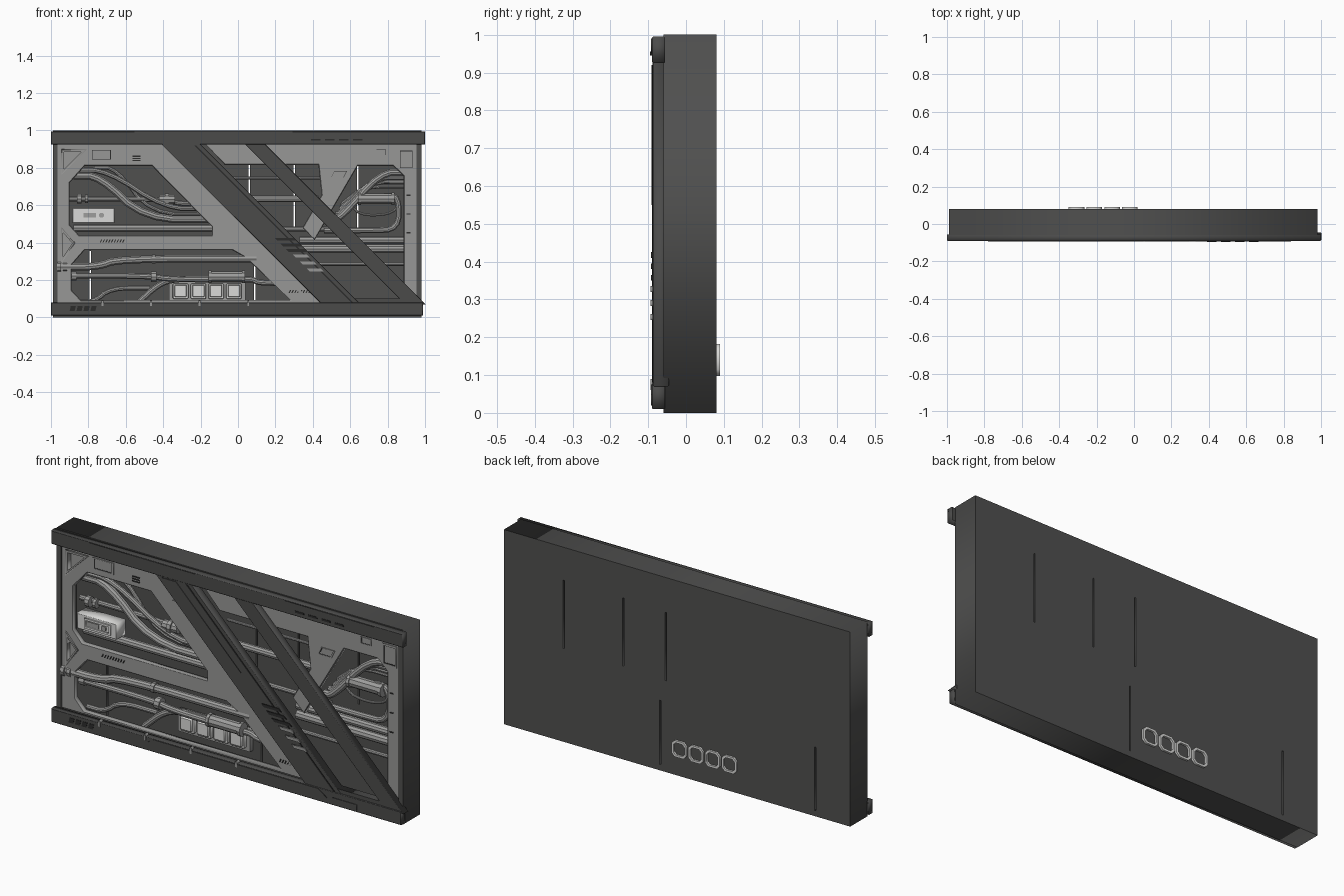
import bpy, math

if "Cube" in bpy.data.objects:
    bpy.data.objects.remove(bpy.data.objects["Cube"])

def mat(name, g):
    m = bpy.data.materials.new(name)
    m.diffuse_color = (g, g, g * 0.98, 1)
    m.use_nodes = True
    m.node_tree.nodes["Principled BSDF"].inputs["Base Color"].default_value = m.diffuse_color
    return m

DARK = mat("dark_body", 0.08)
TRIM = mat("dark_trim", 0.07)
PANEL = mat("grey_panel", 0.31)
PIPE = mat("grey_pipe", 0.34)
LIGHT = mat("light_device", 0.7)
BLACK = mat("slot_black", 0.025)

def finish(name, cu, m):
    tmp = bpy.data.objects.new(name, cu)
    bpy.context.collection.objects.link(tmp)
    me = bpy.data.meshes.new_from_object(tmp.evaluated_get(bpy.context.evaluated_depsgraph_get()))
    bpy.data.objects.remove(tmp)
    ob = bpy.data.objects.new(name, me)
    bpy.context.collection.objects.link(ob)
    me.materials.clear()
    me.materials.append(m)
    return ob

# Flat plate in x,z (first loop is the outline, others are holes) between two depths
def plate(name, loops, y0, y1, m, bevel=0.0):
    cu = bpy.data.curves.new(name, 'CURVE')
    cu.dimensions, cu.fill_mode = '2D', 'BOTH'
    for lp in loops:
        sp = cu.splines.new('POLY')
        sp.points.add(len(lp) - 1)
        for p, (a, b) in zip(sp.points, lp):
            p.co = (a, b, 0, 1)
        sp.use_cyclic_u = True
    cu.extrude = (y1 - y0) / 2 - bevel
    cu.bevel_depth, cu.bevel_resolution, cu.offset = bevel, 0, -bevel
    ob = finish(name, cu, m)
    for v in ob.data.vertices:
        x, z, d = v.co
        v.co = (x, (y0 + y1) / 2 - d, z)
    return ob

def rect(a, b, c, d):
    return [(a, b), (c, b), (c, d), (a, d)]

def slab(x, z, w, h, lean=0.0):
    return [(x, z), (x + w, z), (x + w + lean, z + h), (x + lean, z + h)]

def shrink(lp, k):
    cx = sum(p[0] for p in lp) / len(lp)
    cz = sum(p[1] for p in lp) / len(lp)
    return [(cx + (x - cx) * k, cz + (z - cz) * k) for x, z in lp]

def octagon(cx, cz, r, c):
    k = r * (1 - c)
    q = [(r, k), (k, r), (-k, r), (-r, k)]
    return [(cx + a, cz + b) for a, b in q + [(-a, -b) for a, b in q]]

# Round tube along a path with softened corners
def pipe(name, pts, r, y, m=PIPE):
    for _ in range(2 if len(pts) > 2 else 0):
        new = [pts[0]]
        for (a, b), (c, d) in zip(pts, pts[1:]):
            new += [(a * .75 + c * .25, b * .75 + d * .25), (a * .25 + c * .75, b * .25 + d * .75)]
        pts = new + [pts[-1]]
    cu = bpy.data.curves.new(name, 'CURVE')
    cu.dimensions = '3D'
    sp = cu.splines.new('POLY')
    sp.points.add(len(pts) - 1)
    for p, (a, b) in zip(sp.points, pts):
        p.co = (a, y, b, 1)
    cu.bevel_depth, cu.bevel_resolution, cu.use_fill_caps = r, 3, True
    ob = finish(name, cu, m)
    bpy.context.view_layer.objects.active = ob
    bpy.ops.object.select_all(action='DESELECT')
    ob.select_set(True)
    bpy.ops.object.shade_smooth_by_angle()

# Straight - slanted - straight pipe
def bend(name, x0, z0, xa, xb, z1, x1, r, y):
    pipe(name, [(x0, z0), (xa, z0), (xb, z1), (x1, z1)], r, y)

# 45 degree strip falling to the right; x is its position at z = 0
def brace(name, x, w, z0, z1, y0, y1, m, bevel=0.0):
    plate(name, [slab(x - z0, z0, w, z1 - z0, z0 - z1)], y0, y1, m, bevel)

# Body: outer frame and back wall with narrow slits
plate("body_frame", [rect(-.99, 0, .98, 1), rect(-.965, .03, .955, .97)], -.06, .08, DARK)
slits = [slab(x - .004, z, .008, .35) for x, z in
         [(.64, .48), (.3, .48), (.06, .47), (.09, .01), (-.79, .005)]]
plate("back_wall", [rect(-.985, .003, .975, .997)] + slits, .066, .08, DARK)

# Top and bottom rails with inlays and vents
plate("top_rail", [rect(-1, .925, 1, .995)], -.09, -.055, TRIM, .003)
plate("bottom_rail", [rect(-1, .01, .99, .08)], -.09, -.055, TRIM, .003)
for i, (x0, x1, z0, z1) in enumerate([(-.78, -.18, .95, .99), (.33, .84, .95, .99), (-.47, .57, .075, .04)]):
    plate(f"rail_inlay_{i}", [[(x0, z1), (x1, z1), (x1 - .05, z0), (x0 + .05, z0)]], -.093, -.088, TRIM)
plate("rail_hatch", [rect(.6, .02, .74, .05)], -.093, -.088, TRIM)
for i in range(4):
    plate(f"rail_vent_{i}", [slab(-.9 + i * .037, .035, .027, .026, .006)], -.092, -.088, BLACK)
    plate(f"top_vent_{i}", [slab(.39 + i * .075, .945, .05, .01)], -.095, -.088, BLACK)
    plate(f"rail_clip_{i}", [slab(-.73 + i * .26, .06, .01, .03)], -.094, -.07, PANEL)

# Diagonal braces, slots and fins
brace("wide_brace", .518, .208, .07, .94, -.088, -.045, TRIM, .003)
brace("narrow_brace", .962, .11, .07, .94, -.087, -.045, TRIM, .003)
brace("brace_foot", .72, .25, .07, .1, -.086, -.045, TRIM)
brace("brace_groove", .685, .01, .08, .92, -.09, -.086, BLACK)
brace("brace_overlay", .55, .08, .55, .92, -.091, -.086, TRIM)
for i in range(3):
    plate(f"brace_slot_{i}", [slab(.21 + i * .03, .41 - i * .03, .1, .015, -.015)], -.092, -.086, BLACK)
    plate(f"brace_fin_{i}", [slab(.31 + i * .037, .32 - i * .037, .075, .016, -.016)], -.094, -.086, PANEL)

# Left panel with openings
open_a = [(-.9, .72), (-.82, .81), (-.46, .81), (-.14, .485), (-.14, .44), (-.85, .44), (-.9, .495)]
open_b = [(-.89, .28), (-.82, .36), (-.03, .36), (.04, .32), (.28, .093), (-.84, .093), (-.89, .147)]
tri_a = [(-.94, .896), (-.815, .896), (-.94, .773)]
tri_b = [(-.94, .473), (-.875, .398), (-.94, .302)]
plate("left_panel", [[(-.97, .933), (-.286, .933), (.57, .077), (-.97, .077)], open_a, open_b, tri_a, tri_b],
      -.052, -.025, PANEL, .004)
for i, t in enumerate([tri_a, tri_b]):
    plate(f"gusset_{i}", [t, shrink(t, .75)], -.056, -.03, PANEL)
    plate(f"gusset_back_{i}", [t], -.028, -.022, PANEL)
brace("panel_ridge", .46, .02, .1, .8, -.055, -.05, PANEL)

# Right panel with its slanted strut
plate("right_panel", [[(-.18, .933), (.976, .933), (.976, .09), (.885, .18), (.885, .757), (.83, .81), (.64, .81),
                       (.41, .414), (.345, .48), (.447, .655), (.43, .815), (-.07, .815)]],
      -.052, -.025, PANEL, .004)
plate("side_rib", [rect(.955, .12, .965, .91)], -.057, -.05, PANEL)

# Raised outlines and hatch marks on the panels
for i, lp in enumerate([slab(-.79, .84, .12, .06), slab(.86, .79, .08, .11), slab(.735, .865, .06, .035),
                        slab(.49, .745, .08, .04, .02)]):
    plate(f"panel_outline_{i}", [lp, shrink(lp, .84)], -.056, -.05, PANEL)
    plate(f"panel_mark_{i}", [shrink(lp, .86), shrink(lp, .78)], -.054, -.05, BLACK)
for i in range(9):
    for j, (x, z) in enumerate([(-.74, .4), (.27, .13)]):
        plate(f"hatch_{j}_{i}", [slab(x + i * .015, z, .006, .016, .008)], -.055, -.05, BLACK)
for i in range(3):
    plate(f"panel_line_{i}", [slab(-.565, .835 + i * .012, .045, .006)], -.055, -.05, BLACK)
    plate(f"side_slot_{i}", [slab(.9, .45 + i * .1, .022, .006)], -.055, -.05, BLACK)

# Pipes in the left bays
bend("main_pipe", -.965, .27, -.75, -.64, .313, .1, .021, -.035)
bend("lower_pipe", -.89, .222, -.47, -.36, .203, .04, .016, 0)
bend("lower_pipe_end", .04, .203, .08, .11, .184, .33, .016, 0)
bend("drain_pipe", -.87, .083, -.77, -.68, .157, -.47, .013, .02)
pipe("drain_riser", [(-.54, .072), (-.43, .174), (-.34, .206), (-.15, .206)], .016, .01)
pipe("outlet_pipe", [(.3, .18), (.44, .152), (.53, .083)], .016, 0)
bend("upper_pipe", -.88, .757, -.74, -.5, .525, -.09, .021, 0)
bend("upper_cable", -.88, .787, -.7, -.39, .582, -.15, .014, -.01)
bend("inner_cable", -.77, .8, -.65, -.47, .553, -.13, .011, .02)
bend("feed_pipe", -.91, .634, -.42, -.31, .607, -.1, .014, .02)

# Pipes in the right bay
for i in range(4):
    bend(f"bay_cable_{i}", .5 + i * .02, .53 + i * .025, .55, .76 - i * .03, .775 - i * .025, .91,
         .019 - i * .003, -.01 + i * .01)
pipe("hanging_cable", [(.6, .6), (.66, .545), (.81, .55), (.865, .6)], .007, 0)
pipe("return_pipe", [(.78, .65), (.86, .65), (.86, .47), (.7, .465), (.46, .465)], .016, 0)

# Straight runs: start, end, height, radius
for i, (x0, x1, z, r) in enumerate([(-.88, -.07, .478, .021), (.33, .91, .414, .021), (.33, .91, .366, .024),
                                    (.11, .91, .286, .011), (-.07, .44, .746, .008), (-.05, .43, .634, .019),
                                    (.09, .52, .473, .013)]):
    pipe(f"straight_pipe_{i}", [(x0, z), (x1, z)], r, .015)

# Collars and canisters: centre, height, half length, radius
for i, (x, z, h, r) in enumerate([(-.957, .27, .01, .032), (-.925, .27, .01, .028), (-.45, .313, .01, .026),
                                  (-.88, .222, .016, .026), (-.45, .217, .015, .03), (.34, .18, .011, .027),
                                  (-.85, .634, .012, .027), (-.81, .634, .008, .024), (-.38, .63, .043, .026),
                                  (-.38, .63, .011, .034)]):
    pipe(f"coupling_{i}", [(x - h, z), (x + h, z)], r, -.035 if r != .027 and i < 3 else .005)
for n, x, z in [("lower_canister", -.06, .217), ("bay_canister", .74, .634)]:
    pipe(n, [(x - .09, z), (x + .09, z)], .03, -.01)
    for s in (-1, 1):
        pipe(n + "_cap", [(x + s * .09 - .008, z), (x + s * .09 + .008, z)], .035, -.01)

# Gauge box on the upper left
plate("gauge_box", [rect(-.885, .505, -.66, .585)], -.045, .03, LIGHT, .003)
plate("gauge_bezel", [rect(-.84, .52, -.69, .572), rect(-.83, .53, -.7, .562)], -.052, -.04, LIGHT)
plate("gauge_window", [rect(-.825, .535, -.76, .557)], -.049, -.044, PIPE)
plate("gauge_dial", [octagon(-.73, .546, .013, .5)], -.052, -.044, PIPE)

# Four light modules that pass through the back wall
for i in range(4):
    x = -.307 + i * .095
    plate(f"module_{i}", [octagon(x, .14, .042, .15)], .025, .07, LIGHT, .003)
    plate(f"module_cap_{i}", [octagon(x, .142, .032, .1)], .012, .03, LIGHT, .003)
    ring = octagon(x, .14, .042, .4)
    plate(f"module_rear_ring_{i}", [ring, shrink(ring, .74)], .07, .09, LIGHT)
plate("module_tray", [rect(-.37, .083, .04, .195)], .04, .066, PIPE)
